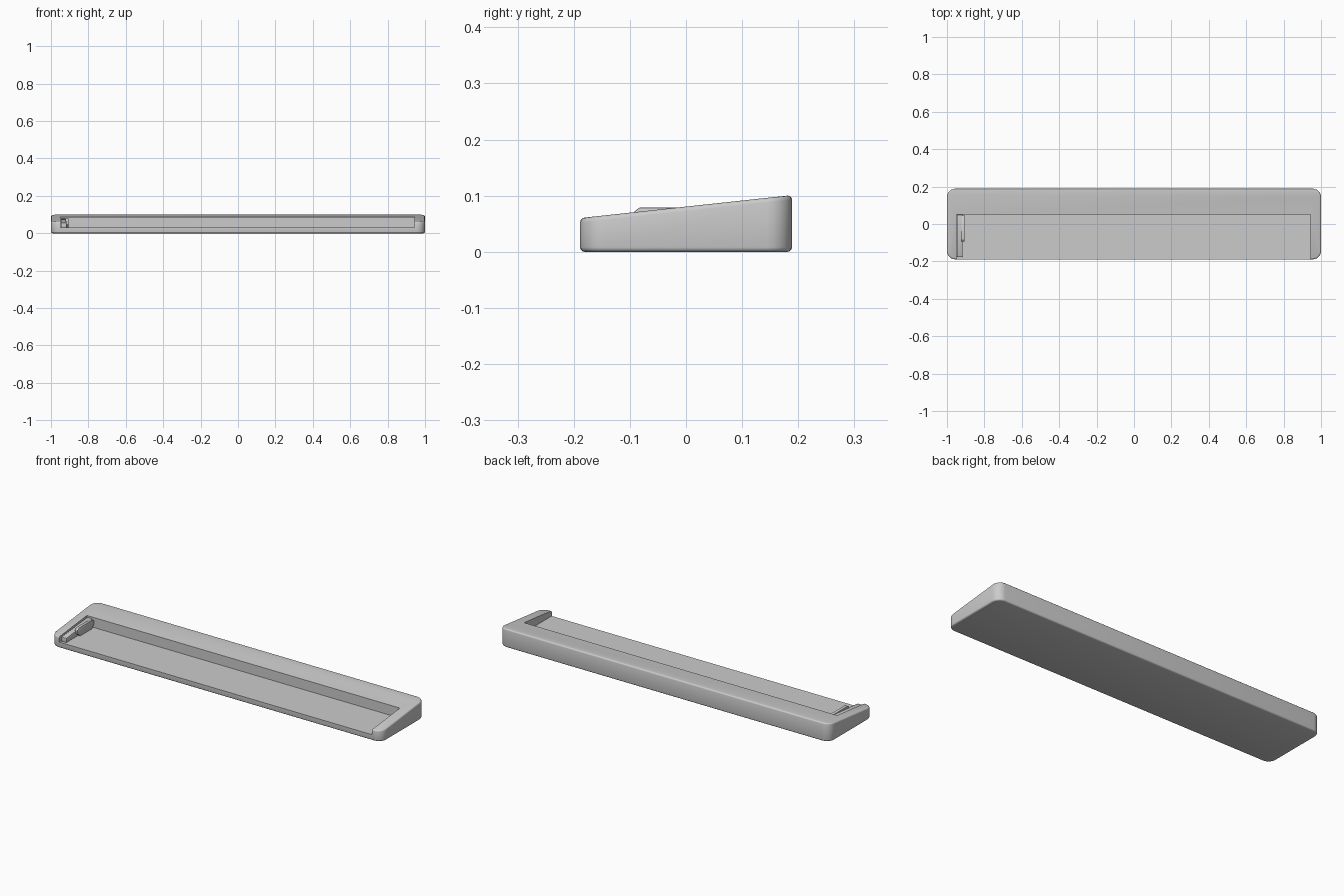
import bpy, bmesh, math

if "Cube" in bpy.data.objects:
    bpy.data.objects.remove(bpy.data.objects["Cube"])


def finish(name, bm, bevel=0.0, segments=2):
    """Turn a bmesh into a smooth-by-angle object, optionally with a bevel."""
    bmesh.ops.recalc_face_normals(bm, faces=bm.faces)
    if bevel:
        edges = [e for e in bm.edges if e.calc_face_angle(0) > math.radians(35)]
        bmesh.ops.bevel(bm, geom=edges, offset=bevel, segments=segments,
                        profile=0.5, affect='EDGES', clamp_overlap=True)
    mesh = bpy.data.meshes.new(name)
    bm.to_mesh(mesh)
    bm.free()
    ob = bpy.data.objects.new(name, mesh)
    bpy.context.collection.objects.link(ob)
    return ob


def smooth(ob):
    bpy.ops.object.select_all(action='DESELECT')
    ob.select_set(True)
    bpy.context.view_layer.objects.active = ob
    bpy.ops.object.shade_smooth_by_angle(angle=math.radians(35))


def prism(ring_a, ring_b):
    bm = bmesh.new()
    a = [bm.verts.new(p) for p in ring_a]
    b = [bm.verts.new(p) for p in ring_b]
    n = len(a)
    bm.faces.new(a)
    bm.faces.new(b)
    for i in range(n):
        bm.faces.new((a[i], a[(i + 1) % n], b[(i + 1) % n], b[i]))
    return bm


def side_profile(name, x0, x1, pts, bevel=0.0):
    """Extrude a (y, z) profile from x0 to x1."""
    bm = prism([(x0, y, z) for y, z in pts], [(x1, y, z) for y, z in pts])
    return finish(name, bm, bevel)


# Wedge body: rounded-rectangle plan with a sloping top
W, D, R, STEPS = 1.0, 0.189, 0.045, 6
plan = []
for k, (sx, sy) in enumerate([(1, 1), (-1, 1), (-1, -1), (1, -1)]):
    for i in range(STEPS + 1):
        t = math.pi / 2 * (k + i / STEPS)
        plan.append((sx * (W - R) + R * math.cos(t), sy * (D - R) + R * math.sin(t)))


def top_z(y):
    return 0.0805 + 0.108 * y


body = finish("keyboard_body", prism([(x, y, 0) for x, y in plan],
                                     [(x, y, top_z(y)) for x, y in plan]), 0.008, 3)

# Key bed: recess open at the front
cutter = side_profile("key_bed_cutter", -0.95, 0.945,
                      [(-0.3, 0.031), (0.05, 0.031), (0.05, 0.2), (-0.3, 0.2)])
cutter.hide_render = True
mod = body.modifiers.new("key_bed", 'BOOLEAN')
mod.operation = 'DIFFERENCE'
mod.solver = 'EXACT'
mod.object = cutter
bpy.context.view_layer.objects.active = body
bpy.ops.object.modifier_apply(modifier=mod.name)
bpy.data.objects.remove(cutter)
smooth(body)

# Control block at the left end of the key bed
smooth(side_profile("control_block", -0.947, -0.916,
                    [(-0.176, 0.031), (0.05, 0.031), (0.05, 0.078), (-0.176, 0.056)], 0.003))

# Raised lever beside the block
smooth(side_profile("control_lever", -0.922, -0.905,
                    [(-0.093, 0.05), (-0.07, 0.031), (0.03, 0.031), (0.048, 0.05),
                     (0.048, 0.07), (0.035, 0.079), (-0.083, 0.079), (-0.093, 0.071)], 0.002))
